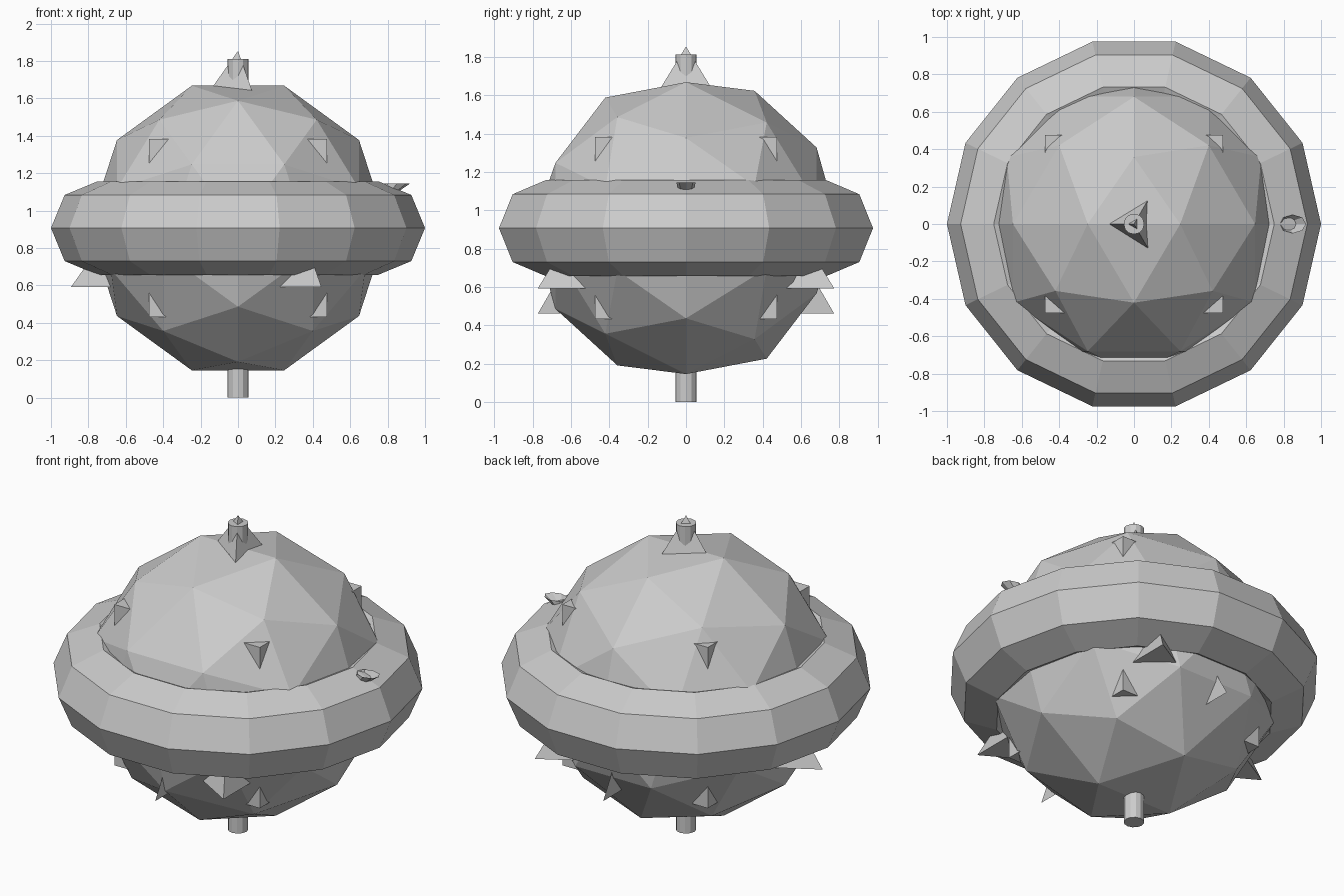
import bpy, bmesh
from math import sin, cos, tau
from mathutils import Matrix

if "Cube" in bpy.data.objects:
    bpy.data.objects.remove(bpy.data.objects["Cube"])

CZ = 0.907  # common centre height


def finish(name, bm):
    bmesh.ops.translate(bm, verts=bm.verts, vec=(0, 0, CZ))
    me = bpy.data.meshes.new(name)
    bm.to_mesh(me)
    bm.free()
    ob = bpy.data.objects.new(name, me)
    bpy.context.collection.objects.link(ob)
    return ob


def loft(name, rings, closed=False, caps=False):
    """Skin a list of point rings with quads."""
    bm = bmesh.new()
    rows = [[bm.verts.new(p) for p in r] for r in rings]
    n = len(rows[0])
    pairs = list(zip(rows, rows[1:]))
    if closed:
        pairs.append((rows[-1], rows[0]))
    for a, b in pairs:
        for i in range(n):
            j = (i + 1) % n
            bm.faces.new((a[i], a[j], b[j], b[i]))
    if caps:
        bm.faces.new(rows[0])
        bm.faces.new(rows[-1])
    bmesh.ops.recalc_face_normals(bm, faces=bm.faces)
    return finish(name, bm)


# faceted ball, five-fold axis lying along y
bm = bmesh.new()
bmesh.ops.create_icosphere(bm, subdivisions=2, radius=0.8)
turn = Matrix(((0, 1, 0, 0), (0, 0, 1, 0), (1, 0, 0, 0), (0, 0, 0, 1)))
bmesh.ops.transform(bm, matrix=turn, verts=bm.verts)
finish("faceted_ball", bm)

# ring around the middle, 14 x 8 segments
MAJOR, MINOR = 0.75, 0.25
ring = []
for i in range(14):
    a = tau * i / 14
    row = []
    for k in range(8):
        b = tau * k / 8
        r = MAJOR + MINOR * cos(b)
        row.append((r * cos(a), r * sin(a), MINOR * sin(b)))
    ring.append(row)
loft("belt_ring", ring, closed=True)

# vertical axle
loft("axle", [[(0.055 * cos(tau * i / 12), 0.055 * sin(tau * i / 12), z)
               for i in range(12)] for z in (-CZ, 0.905)], caps=True)

# inner cube, its corners poke through the ball
bm = bmesh.new()
bmesh.ops.create_cube(bm, size=0.95)
finish("corner_cube", bm)

# inner tetrahedron, its tips poke through
R = 0.947
bm = bmesh.new()
top = bm.verts.new((0, 0, R))
base = [bm.verts.new((0.943 * R * cos(tau * (0.5 + i / 3)),
                      0.943 * R * sin(tau * (0.5 + i / 3)), -R / 3)) for i in range(3)]
bm.faces.new(base[::-1])
for i in range(3):
    bm.faces.new((base[i], base[(i + 1) % 3], top))
finish("spike_pyramid", bm)

# flat triangle fin across the middle
bm = bmesh.new()
bm.faces.new([bm.verts.new((0, 0.892 * sin(tau * i / 3), 0.892 * cos(tau * i / 3)))
              for i in range(3)])
finish("triangle_fin", bm)

# small flared open spout tip on the right of the ring
spout = []
for cx, z, rx, ry in ((0.74, 0.10, 0.05, 0.04), (0.82, 0.20, 0.045, 0.04),
                      (0.85, 0.238, 0.07, 0.05), (0.835, 0.205, 0.035, 0.03),
                      (0.80, 0.17, 0.03, 0.025)):
    spout.append([(cx + rx * cos(tau * i / 8), ry * sin(tau * i / 8), z) for i in range(8)])
loft("spout_tip", spout)
